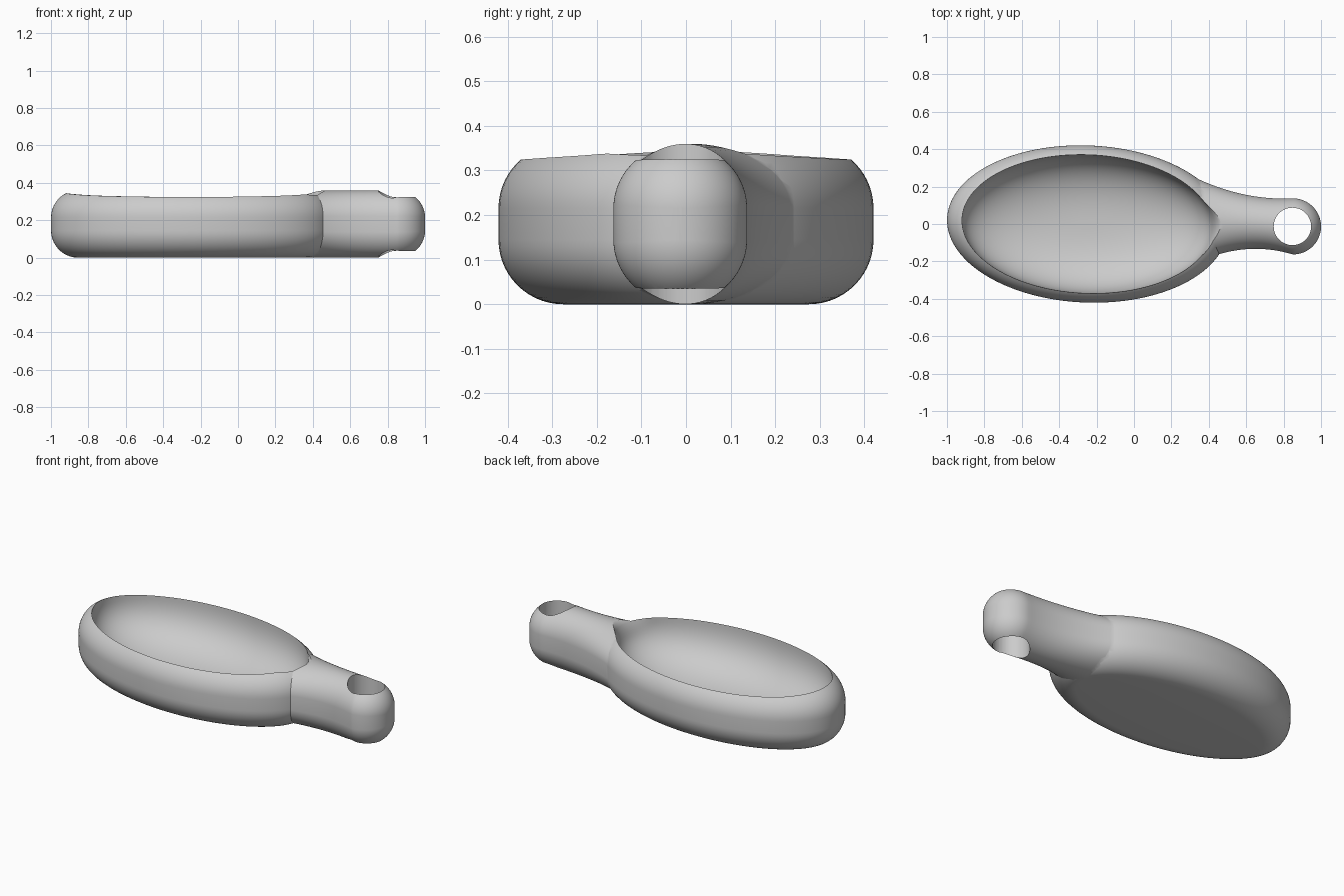
import bpy, bmesh
from math import sin, cos, pi, hypot, sqrt, remainder
from mathutils import Matrix

if "Cube" in bpy.data.objects:
    bpy.data.objects.remove(bpy.data.objects["Cube"], do_unlink=True)

MID = 0.18      # mid height of the body
FLAT = 0.035    # half height of the straight side wall
R = 0.145       # edge rounding
CX = -0.25      # dish centre
SEG = 128

grey = bpy.data.materials.new("plain_grey")
grey.use_nodes = True
grey.diffuse_color = (0.6, 0.6, 0.6, 1)
grey.node_tree.nodes["Principled BSDF"].inputs["Base Color"].default_value = grey.diffuse_color


def loft(name, rings):
    """Closed skin through equal-sized rings, with both ends capped."""
    bm = bmesh.new()
    loops = [[bm.verts.new(p) for p in ring] for ring in rings]
    n = len(loops[0])
    for a, b in zip(loops, loops[1:]):
        for i in range(n):
            j = (i + 1) % n
            bm.faces.new((a[i], a[j], b[j], b[i]))
    bm.faces.new(loops[0])
    bm.faces.new(loops[-1])
    bmesh.ops.recalc_face_normals(bm, faces=bm.faces)
    mesh = bpy.data.meshes.new(name)
    bm.to_mesh(mesh)
    bm.free()
    obj = bpy.data.objects.new(name, mesh)
    bpy.context.collection.objects.link(obj)
    mesh.materials.append(grey)
    return obj


def oval(a, b, inset, z, lip=0):
    """Slightly turned ellipse, offset inward; lip pulls its handle end outward."""
    turn = Matrix.Translation((CX, 0, 0)) @ Matrix.Rotation(-0.04, 4, 'Z')
    ring = []
    for i in range(SEG):
        t = 2 * pi * i / SEG
        nx, ny = cos(t) / a, sin(t) / b
        k = inset / hypot(nx, ny)
        flare = lip * max(0, 1 - (remainder(t, 2 * pi) / 0.42) ** 2)
        p = Matrix.Translation((a * cos(t) - nx * k + flare, b * sin(t) - ny * k, z))
        ring.append((turn @ p).translation)
    return ring


def combine(obj, other, operation):
    mod = obj.modifiers.new(operation.lower(), 'BOOLEAN')
    mod.operation = operation
    mod.solver = 'EXACT'
    mod.object = other
    bpy.context.view_layer.objects.active = obj
    bpy.ops.object.modifier_apply(modifier=mod.name)
    bpy.data.objects.remove(other, do_unlink=True)


# Dish body: oval with rounded lower and upper edges
quarter = [pi / 2 * i / 14 for i in range(15)]
lower = [oval(0.75, 0.42, R * (1 - cos(t)), MID - FLAT - R * sin(t)) for t in reversed(quarter)]
upper = [oval(0.75, 0.42, R * (1 - cos(t)), MID + FLAT + R * sin(t)) for t in quarter]
body = loft("dish_with_handle", lower + upper)


# Handle: rounded sections along x, closing in a round end
def section(x, centre, w, h):
    ring = []
    for i in range(64):
        t = 2 * pi * (i + 0.5) / 64
        side = 1 if sin(t) > 0 else -1
        ring.append((x, centre + w * cos(t), MID + side * FLAT + h * sin(t)))
    return ring


rings = []
for i in range(28):
    x = 0.3 + 0.55 * i / 28
    back = 0.136 + 0.5 * (0.8 - x) ** 2
    front = -0.133 - 0.75 * (x - 0.65) ** 2
    rings.append(section(x, (back + front) / 2, (back - front) / 2, R - 0.0002))
for i in range(20):
    t = pi / 2 * i / 19.3
    rings.append(section(0.85 + 0.15 * sin(t), -0.013, 0.15 * cos(t), (R - 0.0002) * cos(t)))
combine(body, loft("handle", rings), 'UNION')

# Bowl hollow: rounded floor and steep wall, with a soft lip toward the handle
FLOOR, RIM, LIP_Z, TOP = 0.045, 0.33, 0.26, 0.361


def lip_at(z):
    u = min(1, max(0, (z - LIP_Z) / (TOP - LIP_Z)))
    return 0.06 * (1 - sqrt(1 - u * u))


hollow = [oval(0.67, 0.37, 0, 0.5, lip_at(TOP))]
for i in range(8):
    z = TOP - (TOP - RIM) * (i / 8) ** 2
    hollow.append(oval(0.67, 0.37, 0, z, lip_at(z)))
for i in range(32):
    t = pi / 2 * i / 32
    s = cos(t) ** 0.82
    z = RIM - (RIM - FLOOR) * sin(t) ** 0.82
    hollow.append(oval(0.67 * s, 0.37 * s, 0, z, lip_at(z)))
combine(body, loft("hollow_cutter", hollow), 'DIFFERENCE')

# Hanging hole through the handle end
bpy.ops.mesh.primitive_cylinder_add(vertices=64, radius=0.1, depth=1, location=(0.847, -0.013, MID))
hole = bpy.context.object
hole.data.materials.append(grey)
combine(body, hole, 'DIFFERENCE')

# Smooth shading with crisp rims
bpy.ops.object.select_all(action='DESELECT')
body.select_set(True)
bpy.context.view_layer.objects.active = body
bpy.ops.object.shade_smooth_by_angle()
